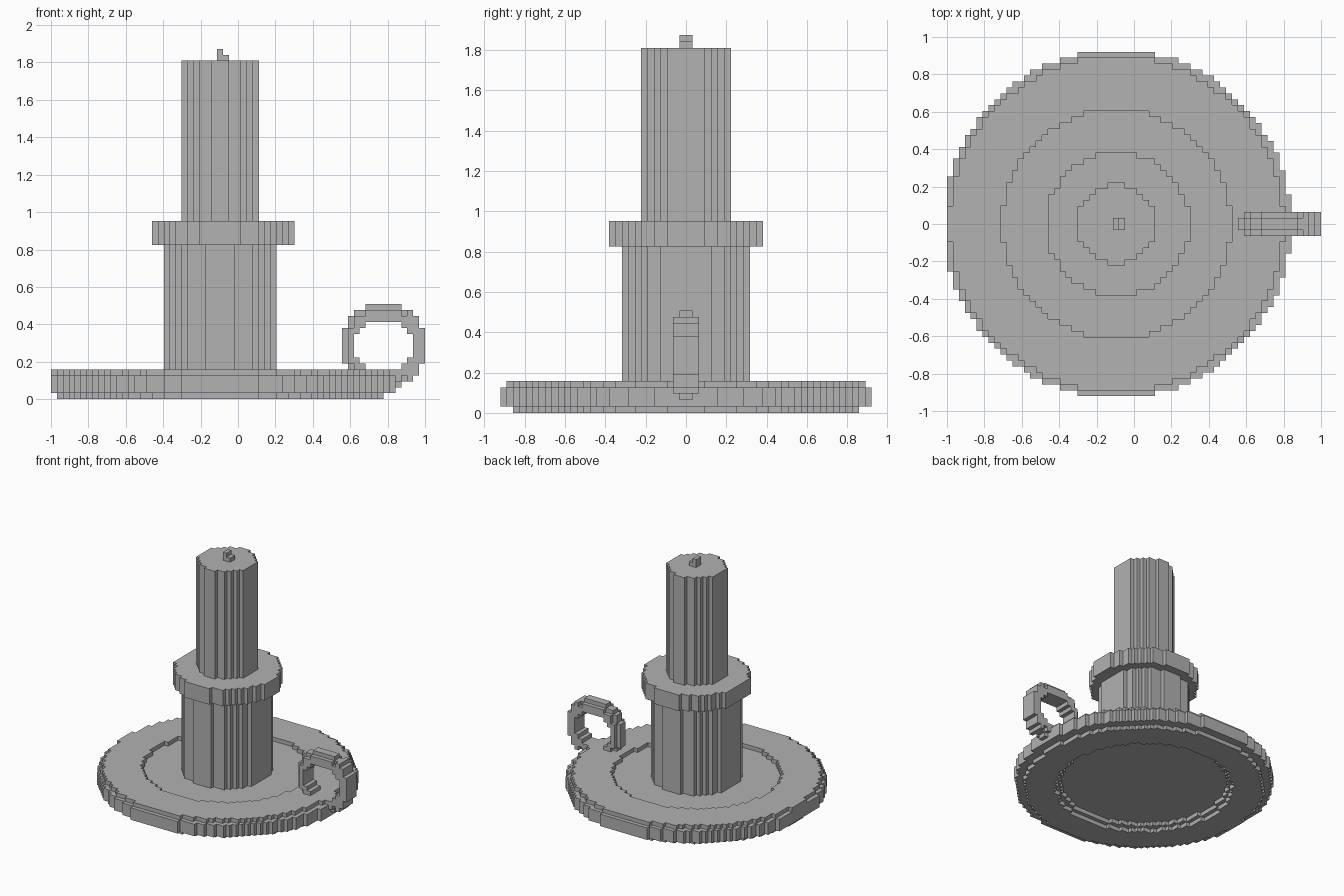
import bpy, bmesh, math
from mathutils import Vector

if "Cube" in bpy.data.objects:
    bpy.data.objects.remove(bpy.data.objects["Cube"])

UNIT = 2 / 63                      # edge length of one block
AXIS_X = -1 + 29 * UNIT            # x of the candle's axis

grey = bpy.data.materials.new("plain grey")
grey.use_nodes = True
COLOUR = (0.445, 0.445, 0.445, 1)
grey.diffuse_color = COLOUR
grey.node_tree.nodes["Principled BSDF"].inputs["Base Color"].default_value = COLOUR


def build_blocks(name, cells):
    """Skin a set of (i, j, k) blocks with their outer faces only."""
    bm = bmesh.new()
    corners = {}

    def corner(p):
        if p not in corners:
            corners[p] = bm.verts.new((AXIS_X + p[0] * UNIT, p[1] * UNIT, p[2] * UNIT))
        return corners[p]

    for cell in cells:
        for axis in range(3):
            u, v = (axis + 1) % 3, (axis + 2) % 3
            for side in (0, 1):
                near = list(cell)
                near[axis] += 2 * side - 1
                if tuple(near) in cells:
                    continue
                ring = []
                for du, dv in ((0, 0), (1, 0), (1, 1), (0, 1)):
                    p = list(cell)
                    p[axis] += side
                    p[u] += du
                    p[v] += dv
                    ring.append(corner(tuple(p)))
                bm.faces.new(ring if side else ring[::-1])
    # join flat neighbours into larger faces
    bmesh.ops.dissolve_limit(bm, angle_limit=math.radians(1),
                             verts=bm.verts[:], edges=bm.edges[:])
    mesh = bpy.data.meshes.new(name)
    bm.to_mesh(mesh)
    bm.free()
    mesh.materials.append(grey)
    obj = bpy.data.objects.new(name, mesh)
    bpy.context.collection.objects.link(obj)
    return obj


def disc(radius, bottom, top, shift=-0.5):
    """Round slab of blocks around the axis, its centre moved by shift in x."""
    reach = range(-math.ceil(radius) - 1, math.ceil(radius) + 1)
    return {(i, j, k) for i in reach for j in reach for k in range(bottom, top)
            if math.hypot(i + 0.5 - shift, j + 0.5) <= radius}


# Saucer: rounded rim, shallow well on top, stepped hollow underneath
saucer = disc(27.2, 0, 1) | disc(29.2, 1, 4, -0.3) | disc(28.2, 4, 5)
saucer -= disc(19.2, 4, 5) | disc(20.2, 0, 1) | disc(19.2, 1, 2)
build_blocks("saucer", saucer)

# Holder, drip collar and candle
build_blocks("holder_column", disc(9.9, 3, 26))
build_blocks("drip_collar", disc(12.08, 26, 30, -0.3))
build_blocks("candle", disc(6.6, 30, 57))

# Wick with a bent tip
build_blocks("wick", {(i, j, k) for i in (-1, 0) for j in (-1, 0) for k in (57, 58)
                      if k == 57 or i < 0})

# Ring handle, narrower along its outer edge
handle = set()
for i in range(20, 34):
    for k in range(2, 16):
        x, z = i + 0.5 - 27, k + 0.5 - 9
        if math.hypot(x, z) > 7.3 or math.hypot(x / 5.2, z / 4.4) < 1:
            continue
        half = 1 if math.hypot(x, z) > 6.4 and x < 4 else 2
        handle |= {(i, j, k) for j in range(-half, half)}
build_blocks("ring_handle", handle)
